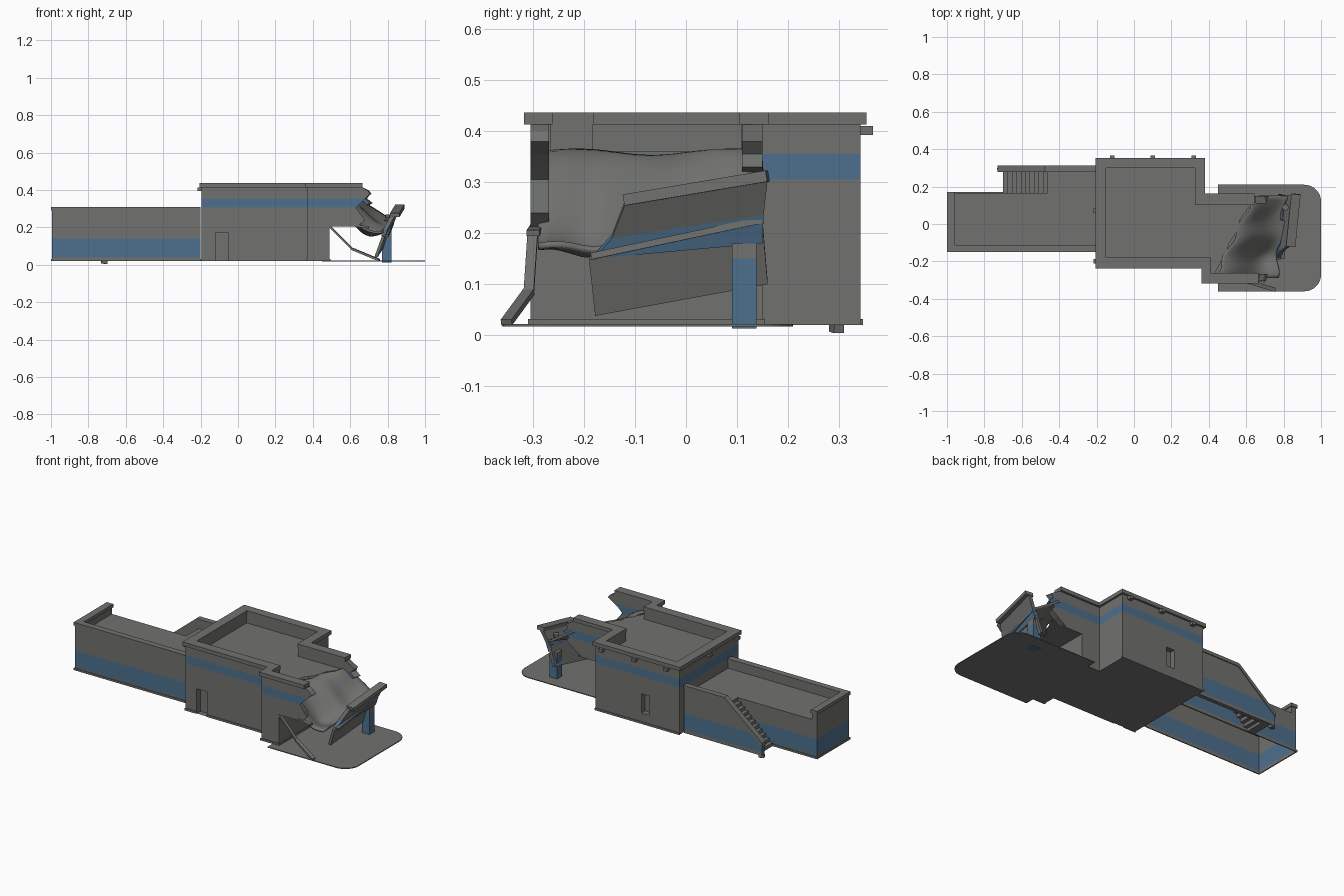
import bpy, bmesh, math, random
from mathutils import Vector

if "Cube" in bpy.data.objects:
    bpy.data.objects.remove(bpy.data.objects["Cube"])
random.seed(4)

def mat(name, c):
    m = bpy.data.materials.new(name)
    m.diffuse_color = (*c, 1)
    m.use_nodes = True
    m.node_tree.nodes["Principled BSDF"].inputs["Base Color"].default_value = m.diffuse_color
    return m
MATS = [mat("concrete grey", (0.165, 0.17, 0.16)), mat("painted blue", (0.075, 0.16, 0.27))]

def mesh(name, verts, faces, mi=None, smooth=False):
    me = bpy.data.meshes.new(name)
    me.from_pydata([tuple(v) for v in verts], [], faces)
    for m in MATS:
        me.materials.append(m)
    for i, p in enumerate(me.polygons):
        p.material_index = mi[i] if isinstance(mi, list) else (mi or 0)
        p.use_smooth = smooth
    ob = bpy.data.objects.new(name, me)
    bpy.context.collection.objects.link(ob)
    return ob

def prism(name, pts, d, mi=0):
    """Extrude a 3D polygon along vector d."""
    n = len(pts)
    v = [Vector(p) for p in pts]
    v += [p + Vector(d) for p in v]
    f = [list(range(n))[::-1], list(range(n, 2 * n))]
    f += [[i, (i + 1) % n, n + (i + 1) % n, n + i] for i in range(n)]
    ob = mesh(name, v, f, mi)
    bm = bmesh.new()
    bm.from_mesh(ob.data)
    bmesh.ops.recalc_face_normals(bm, faces=bm.faces)
    bm.to_mesh(ob.data)
    bm.free()
    return ob

def box(name, x0, x1, y0, y1, z0, z1, mi=0):
    return prism(name, [(x0, y0, z0), (x1, y0, z0), (x1, y1, z0), (x0, y1, z0)], (0, 0, z1 - z0), mi)

def wall(name, path, zs, mats, closed=False, flip=False):
    """Vertical sheet along a path, cut into coloured height bands."""
    n, v, f, mi = len(path), [], [], []
    for z in zs:
        v += [(x, y, z) for x, y in path]
    for k in range(len(zs) - 1):
        for i in range(n if closed else n - 1):
            j = (i + 1) % n
            q = [k * n + i, k * n + j, (k + 1) * n + j, (k + 1) * n + i]
            f.append(q[::-1] if flip else q)
            mi.append(mats[k])
    return mesh(name, v, f, mi)

def sheet(name, pts, z):
    return mesh(name, [(x, y, z) for x, y in pts], [list(range(len(pts)))])

def beam(name, a, b, w, h, mi=0):
    a, b = Vector(a), Vector(b)
    d = b - a
    s = d.cross(Vector((0, 0, 1))).normalized() * w / 2
    u = s.cross(d).normalized() * h / 2
    return prism(name, [a + s + u, a - s + u, a - s - u, a + s - u], d, mi)

# ---- low annex: open underneath, blue lower band, no parapet at the back
wall("annex_walls", [(-.2, .165), (-.995, .165), (-.995, -.145), (-.2, -.145)],
     [.02, .04, .14, .25], [0, 1, 0])
wall("annex_parapet_outer", [(-.995, .165), (-.995, -.145), (-.2, -.145)], [.25, .29], [0])
wall("annex_parapet_inner", [(-.963, .165), (-.963, -.117), (-.2, -.117)], [.25, .29], [0], flip=True)
wall("annex_parapet_end", [(-.963, .165), (-.995, .165)], [.25, .29], [0])
sheet("annex_roof", [(-.995, -.145), (-.2, -.145), (-.2, .165), (-.995, .165)], .25)
box("annex_cap_left", -1, -.957, -.15, .17, .29, .31)
box("annex_cap_front", -.957, -.2, -.15, -.112, .29, .31)
for nm, b in {"front": (-1, -.2, -.15, -.144), "back": (-1, -.7, .164, .17),
              "left": (-1, -.994, -.15, .17)}.items():
    box("annex_plinth_" + nm, *b, .02, .032)

# ---- outside stair with landing and sloped side wall
N = 11
for i in range(N):
    x = -.70 + .26 * i / N
    z = .02 + .23 * (i + 1) / N
    box("stair_step", x, x + .26 / N, .165, .283, max(.02, z - .045), z)
box("stair_landing", -.44, -.2, .165, .283, .235, .25)
def side(z0, z1):  # part of the side wall between two heights, under the slope
    sx = lambda z: min(-.47, max(-.725, -.725 + (z - .08) * .255 / .21))
    p = [(-.2, z0), (sx(z0), z0)]
    if z0 < .08 < z1:
        p.append((-.725, .08))
    return [(x, .283, z) for x, z in p + [(sx(z1), z1), (-.2, z1)]]
for z0, z1, c in ((.02, .04, 0), (.04, .14, 1), (.14, .29, 0)):
    prism("stair_side_wall", side(z0, z1), (0, .024, 0), c)
prism("stair_wall_cap", [(-.2, .278, .29), (-.47, .278, .29), (-.73, .278, .075), (-.73, .278, .10),
                         (-.475, .278, .31), (-.2, .278, .31)], (0, .034, 0))
beam("stair_rubble", (-.73, .29, .015), (-.70, .30, .012), .02, .016)

# ---- main block, lower storey, with front and back door recesses
def outline(front, back):
    p = [(.37, -.225), (.37, -.305), (.49, -.305), (.49, .15), (.367, .15), (.367, .342)]
    if back:
        p += [(.06, .342), (.06, .31), (.005, .31), (.005, .342)]
    p += [(-.195, .342), (-.195, -.225)]
    if front:
        p += [(-.12, -.225), (-.12, -.19), (-.05, -.19), (-.05, -.225)]
    return p
for z0, z1, fr, bk in ((.02, .085, 1, 0), (.085, .17, 1, 1), (.17, .2, 0, 1), (.2, .21, 0, 0)):
    wall("lower_walls", outline(fr, bk), [z0, z1], [0], closed=True)
box("front_door_lintel", -.12, -.05, -.225, -.19, .17, .172)
box("back_door_lintel", .005, .06, .31, .342, .2, .202)
box("back_door_sill", .005, .06, .31, .342, .083, .085)
sheet("main_floor", outline(0, 0)[::-1], .02)
for nm, b in {"front": (-.2, -.12, -.23, -.224), "front_b": (-.05, .37, -.23, -.224),
              "wing": (.365, .495, -.31, -.304), "back": (-.2, .372, .341, .347),
              "side": (.489, .495, -.31, .155)}.items():
    box("main_plinth_" + nm, *b, .02, .032)

# ---- upper storey with blue band
ZU, MU = [.21, .305, .355, .413], [0, 1, 0]
wall("upper_walls", [(.49, .15), (.367, .15), (.367, .342), (-.195, .342), (-.195, -.225),
                     (.37, -.225), (.37, -.305), (.49, -.305)], ZU, MU)
wall("parapet_inner", [(.63, .108), (.328, .108), (.328, .302), (-.153, .302), (-.153, -.182),
                       (.408, -.182), (.408, -.266), (.6, -.266)], [.36, .413], [0], flip=True)
sheet("main_roof", [(-.153, -.182), (.408, -.182), (.408, -.266), (.43, -.266), (.49, -.16), (.51, -.10),
                    (.55, -.04), (.57, .03), (.63, .108), (.328, .108), (.328, .302), (-.153, .302)], .36)
caps = {"left": (-.207, -.15, -.237, .354), "front": (-.15, .362, -.237, -.18), "back": (-.15, .379, .30, .354),
        "right": (.325, .379, .162, .30), "wing_back": (.325, .645, .105, .162),
        "wing_corner": (.362, .41, -.317, -.18), "wing_front": (.41, .665, -.317, -.262)}
for nm, b in caps.items():
    box("parapet_cap_" + nm, *b, .413, .436)

# ---- torn wing walls: ragged edge given as x at each height
def torn(name, y0, y1, edge):
    v, f, mi = [], [], []
    for z, x in edge:
        v += [(.49, y0, z), (x, y0, z), (x + random.uniform(-.02, .012), y1, z), (.49, y1, z)]
    for k in range(len(edge) - 1):
        for i in range(3):
            f.append([4 * k + i, 4 * k + i + 1, 4 * k + i + 5, 4 * k + i + 4])
            mi.append(1 if i != 1 and edge[k][0] >= .3 and edge[k + 1][0] <= .36 else 0)
    return mesh(name, v, f, mi)
torn("torn_front_wall", -.305, -.268, [(.21, .645), (.24, .68), (.27, .655), (.305, .63), (.33, .655),
                                       (.355, .68), (.38, .705), (.40, .69), (.413, .665)])
torn("torn_back_wall", .15, .11, [(.21, .60), (.25, .66), (.28, .70), (.305, .68), (.33, .72),
                                  (.355, .69), (.38, .70), (.413, .645)])
box("carport_ceiling", .49, .62, -.305, .15, .205, .212)

# ---- sagging torn roof with a dented bowl
G = 20
v, f = [], []
for j in range(G + 1):
    t = j / G
    y = -.29 + .44 * t
    x0 = .43 + .21 * t + .012 * math.sin(t * 17)
    x1 = .76 + .05 * t + .015 * math.sin(t * 13 + 1)
    for i in range(G + 1):
        u = i / G
        x = x0 + (x1 - x0) * u
        s = u * u * (3 - 2 * u)
        z = .36 - (.18 - .07 * t) * s
        z -= .06 * math.exp(-((x - .68) ** 2 + (y + .18) ** 2) / .007)
        v.append((x, y, z + .006 * math.sin(9 * t + 7 * u)))
for j in range(G):
    for i in range(G):
        a = j * (G + 1) + i
        f.append([a, a + 1, a + G + 2, a + G + 1])
sag = mesh("sagging_roof", v, f, 0, True)
sol = sag.modifiers.new("thickness", "SOLIDIFY")
sol.thickness = .012

# ---- collapsed end wall: leaning panels, blue strip, cap and ridge
prism("fallen_wall_upper", [(.835, -.12, .255), (.872, .16, .305), (.838, .152, .235), (.80, -.145, .19)], (-.02, 0, .008))
prism("fallen_wall_blue", [(.80, -.145, .19), (.838, .152, .235), (.82, .15, .18), (.785, -.18, .15)], (-.02, 0, .008), 1)
prism("fallen_wall_lower", [(.785, -.19, .148), (.82, .15, .22), (.785, .16, .10), (.745, -.178, .038)], (-.015, 0, .006))
beam("fallen_wall_cap", (.838, -.12, .265), (.866, .16, .312), .05, .022)
beam("fallen_wall_ridge", (.795, -.185, .155), (.825, .15, .226), .02, .013)
beam("fallen_chunk", (.77, -.06, .20), (.80, .02, .225), .03, .02)
beam("fallen_chunk", (.80, .08, .26), (.82, .10, .262), .03, .015)

# ---- surviving carport column
box("column", .77, .82, .09, .138, .013, .15, 1)
box("column_top", .77, .82, .09, .138, .15, .18)

# ---- broken beam resting on the ground
beam("broken_beam_upper", (.49, -.30, .205), (.61, -.308, .085), .02, .01)
beam("broken_beam_lower", (.61, -.308, .085), (.755, -.352, .025), .022, .012)
beam("hanging_strip", (.58, -.29, .215), (.70, -.30, .20), .025, .012)

# ---- rounded forecourt slab
R, pts = .09, [(.45, -.36, .017)]
for cx, cy, a0 in ((1 - R, -.36 + R, -90), (1 - R, .21 - R, 0)):
    for k in range(9):
        a = math.radians(a0 + 90 * k / 8)
        pts.append((cx + R * math.cos(a), cy + R * math.sin(a), .017))
prism("forecourt_slab", pts + [(.45, .21, .017)], (0, 0, .005))

# ---- small spouts under the parapet
for x in (-.115, .10, .32):
    box("back_spout", x - .012, x + .012, .34, .366, .392, .41)
for y in (-.20, .07):
    box("left_spout", -.217, -.19, y - .012, y + .012, .395, .413)
